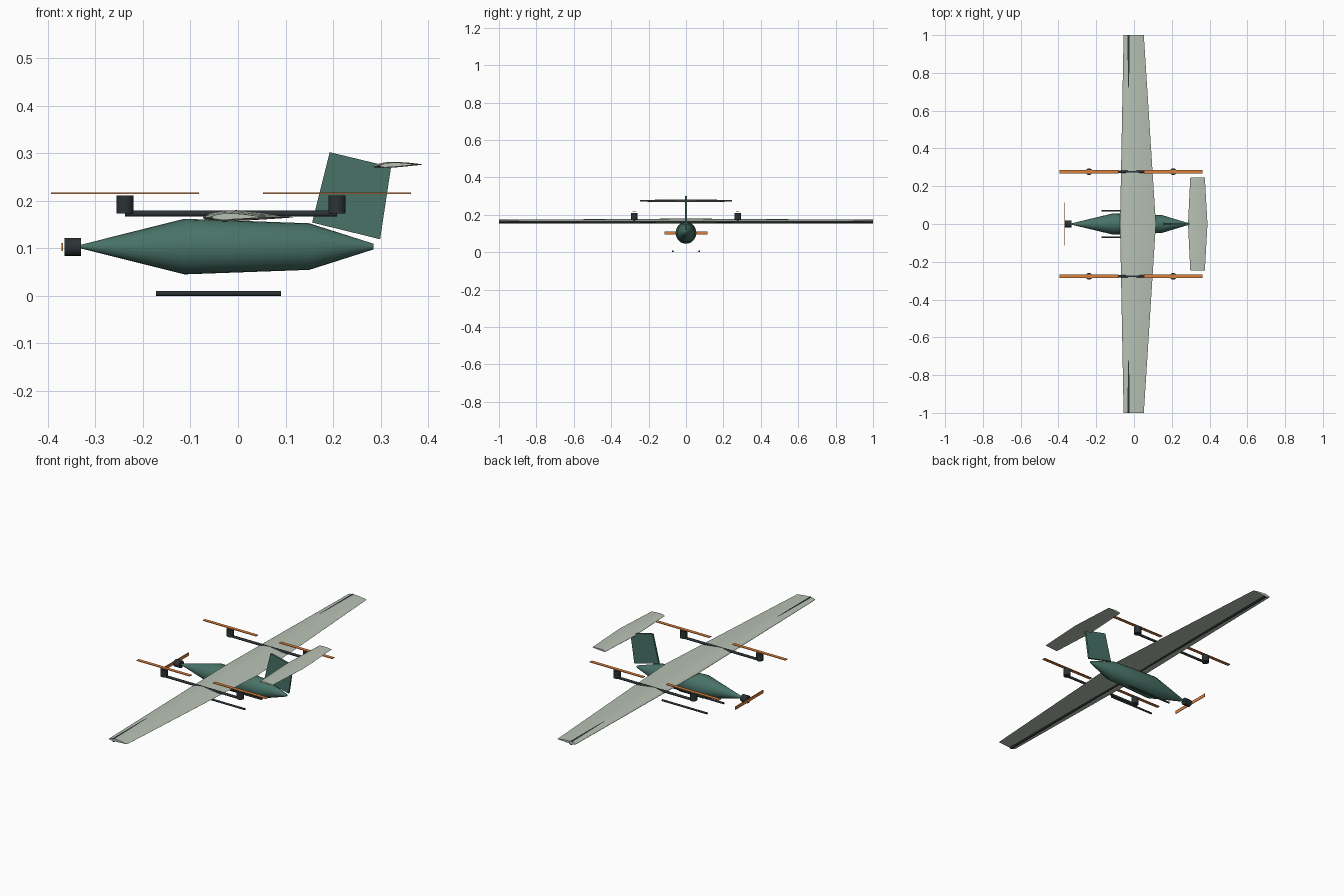
import bpy, bmesh
from math import radians, pi, sqrt, cos
from mathutils import Vector

if "Cube" in bpy.data.objects:
    bpy.data.objects.remove(bpy.data.objects["Cube"])


def mat(name, rgb):
    m = bpy.data.materials.new(name)
    m.diffuse_color = (*rgb, 1)
    m.use_nodes = True
    m.node_tree.nodes["Principled BSDF"].inputs["Base Color"].default_value = m.diffuse_color
    return m


GREEN = mat("body_green", (0.065, 0.17, 0.135))
PALE = mat("pale_grey_green", (0.48, 0.54, 0.46))
DARK = mat("carbon", (0.025, 0.033, 0.036))
ORANGE = mat("rotor_orange", (0.72, 0.22, 0.05))


def loft(name, rings, material, smooth=30):
    """Skin a list of equal-length closed rings and cap both ends."""
    bm = bmesh.new()
    vs = [[bm.verts.new(p) for p in r] for r in rings]
    n = len(vs[0])
    for a, b in zip(vs, vs[1:]):
        for i in range(n):
            j = (i + 1) % n
            bm.faces.new((a[i], a[j], b[j], b[i]))
    bm.faces.new(vs[0])
    bm.faces.new(vs[-1])
    bmesh.ops.recalc_face_normals(bm, faces=bm.faces)
    me = bpy.data.meshes.new(name)
    bm.to_mesh(me)
    bm.free()
    me.materials.append(material)
    ob = bpy.data.objects.new(name, me)
    bpy.context.collection.objects.link(ob)
    if smooth:
        bpy.ops.object.select_all(action='DESELECT')
        ob.select_set(True)
        bpy.context.view_layer.objects.active = ob
        bpy.ops.object.shade_smooth_by_angle(angle=radians(smooth))
    return ob


def tube(name, a, b, r, material, sides=20):
    a, b = Vector(a), Vector(b)
    q = (b - a).to_track_quat('Z', 'Y')
    ring = [q @ Vector((r * cos(2 * pi * i / sides), r * cos(2 * pi * i / sides - pi / 2), 0))
            for i in range(sides)]
    return loft(name, [[c + p for p in ring] for c in (a, b)], material)


def box(name, centre, size, material):
    x, y, z = (s / 2 for s in size)
    c = Vector(centre)
    return loft(name, [[c + Vector((sx * x, sy * y, h)) for sx, sy in
                        ((-1, -1), (1, -1), (1, 1), (-1, 1))] for h in (-z, z)], material, 0)


def airfoil(y, x0, x1, z, lift=0.0, camber=0.02, thick=0.12, n=12):
    """Cambered wing section from leading edge x0 to trailing edge x1."""
    def pt(t, side):
        c = (camber / 0.16 * (0.8 * t - t * t) if t < 0.4
             else camber / 0.36 * (0.2 + 0.8 * t - t * t))
        h = 5 * thick * (0.2969 * sqrt(t) - 0.126 * t - 0.3516 * t**2 + 0.2843 * t**3 - 0.1015 * t**4)
        return Vector((x0 + t * (x1 - x0), y, z + (c + side * h) * (x1 - x0) + lift * t))
    ts = [(1 - cos(pi * i / n)) / 2 for i in range(n + 1)]
    return [pt(t, 1) for t in reversed(ts)] + [pt(t, -1) for t in ts[1:]]


# Fuselage: round sections along x
stations = [(-0.33, 0.004), (-0.113, 0.0585), (0.15, 0.049), (0.285, 0.006)]
S = 24
loft("fuselage", [[(x, 0.95 * r * cos(2 * pi * i / S), 0.1035 + r * cos(2 * pi * i / S - pi / 2))
                   for i in range(S)] for x, r in stations], GREEN, 25)

# Nose motor and propeller
tube("nose_motor", (-0.365, 0, 0.103), (-0.33, 0, 0.103), 0.019, DARK)
box("nose_propeller", (-0.37, 0, 0.103), (0.003, 0.23, 0.017), ORANGE)

# Main wing with a spar that breaks through near the tips
loft("main_wing", [airfoil(-1, -0.055, 0.052, 0.165), airfoil(0, -0.074, 0.116, 0.165),
                   airfoil(1, -0.055, 0.052, 0.165)], PALE)
tube("wing_spar", (-0.028, -1, 0.165), (-0.028, 1, 0.165), 0.01, DARK)

# Tail fin and tailplane
fin = [(0.156, 0.154), (0.299, 0.119), (0.322, 0.271), (0.193, 0.302)]
loft("tail_fin", [[(x, y, z) for x, z in fin] for y in (-0.005, 0.005)], GREEN, 0)
loft("tailplane", [airfoil(-0.247, 0.298, 0.375, 0.273, 0.003),
                   airfoil(0, 0.286, 0.389, 0.272, 0.004),
                   airfoil(0.247, 0.298, 0.375, 0.273, 0.003)], PALE)

# Lift booms, motors, rotors and skids on each side
for side, s in (("left", -1), ("right", 1)):
    y = 0.277 * s
    tube(f"{side}_boom", (-0.238, y, 0.173), (0.208, y, 0.173), 0.0065, DARK, 16)
    for end, x in (("front", -0.238), ("rear", 0.208)):
        tube(f"{side}_{end}_lift_motor", (x, y, 0.173), (x, y, 0.211), 0.018, DARK)
        box(f"{side}_{end}_rotor", (x, y, 0.2155), (0.311, 0.018, 0.003), ORANGE)
    tube(f"{side}_skid", (-0.173, 0.07 * s, 0.005), (0.09, 0.07 * s, 0.005), 0.005, DARK, 16)
